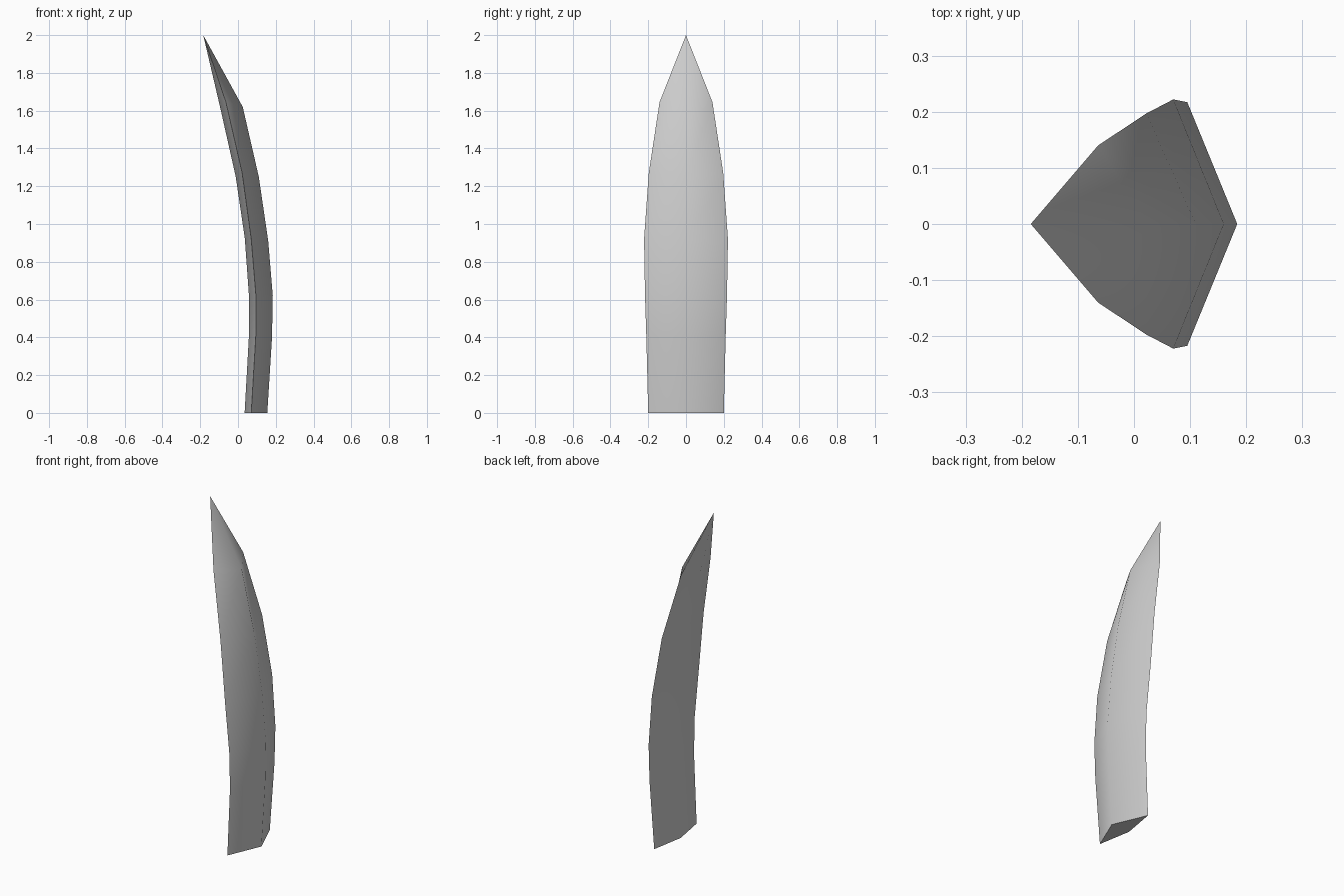
import bpy, bmesh, math

if "Cube" in bpy.data.objects:
    bpy.data.objects.remove(bpy.data.objects["Cube"])

# Each ring is a kite: (ridge x, ridge z), (edge x, edge z), (inner x, inner z), half width
RINGS = [
    ((0.155, 0.00), (0.07, 0.00), (0.035, 0.00), 0.20),
    ((0.18, 0.40), (0.094, 0.405), (0.058, 0.41), 0.21),
    ((0.184, 0.62), (0.095, 0.62), (0.058, 0.62), 0.217),
    ((0.16, 0.91), (0.07, 0.92), (0.036, 0.925), 0.222),
    ((0.11, 1.25), (0.022, 1.27), (-0.012, 1.25), 0.197),
    ((0.025, 1.62), (-0.064, 1.645), (-0.095, 1.62), 0.14),
]
TIP = (-0.184, 0, 2.0)

# Curved blade lofted through the kite rings to a point
bm = bmesh.new()
loops = []
for ridge, edge, inner, w in RINGS:
    pts = [(ridge[0], 0, ridge[1]), (edge[0], w, edge[1]),
           (inner[0], 0, inner[1]), (edge[0], -w, edge[1])]
    loops.append([bm.verts.new(p) for p in pts])
for a, b in zip(loops, loops[1:]):
    for i in range(4):
        j = (i + 1) % 4
        bm.faces.new((a[i], a[j], b[j], b[i]))
tip = bm.verts.new(TIP)
for i in range(4):
    bm.faces.new((loops[-1][i], loops[-1][(i + 1) % 4], tip))
bm.faces.new(loops[0][::-1])
bmesh.ops.recalc_face_normals(bm, faces=bm.faces)

mesh = bpy.data.meshes.new("curved_blade")
bm.to_mesh(mesh)
bm.free()
blade = bpy.data.objects.new("curved_blade", mesh)
bpy.context.collection.objects.link(blade)

# Soft ridge, crisp side edges and base
bpy.context.view_layer.objects.active = blade
blade.select_set(True)
bpy.ops.object.shade_smooth_by_angle(angle=math.radians(65))
